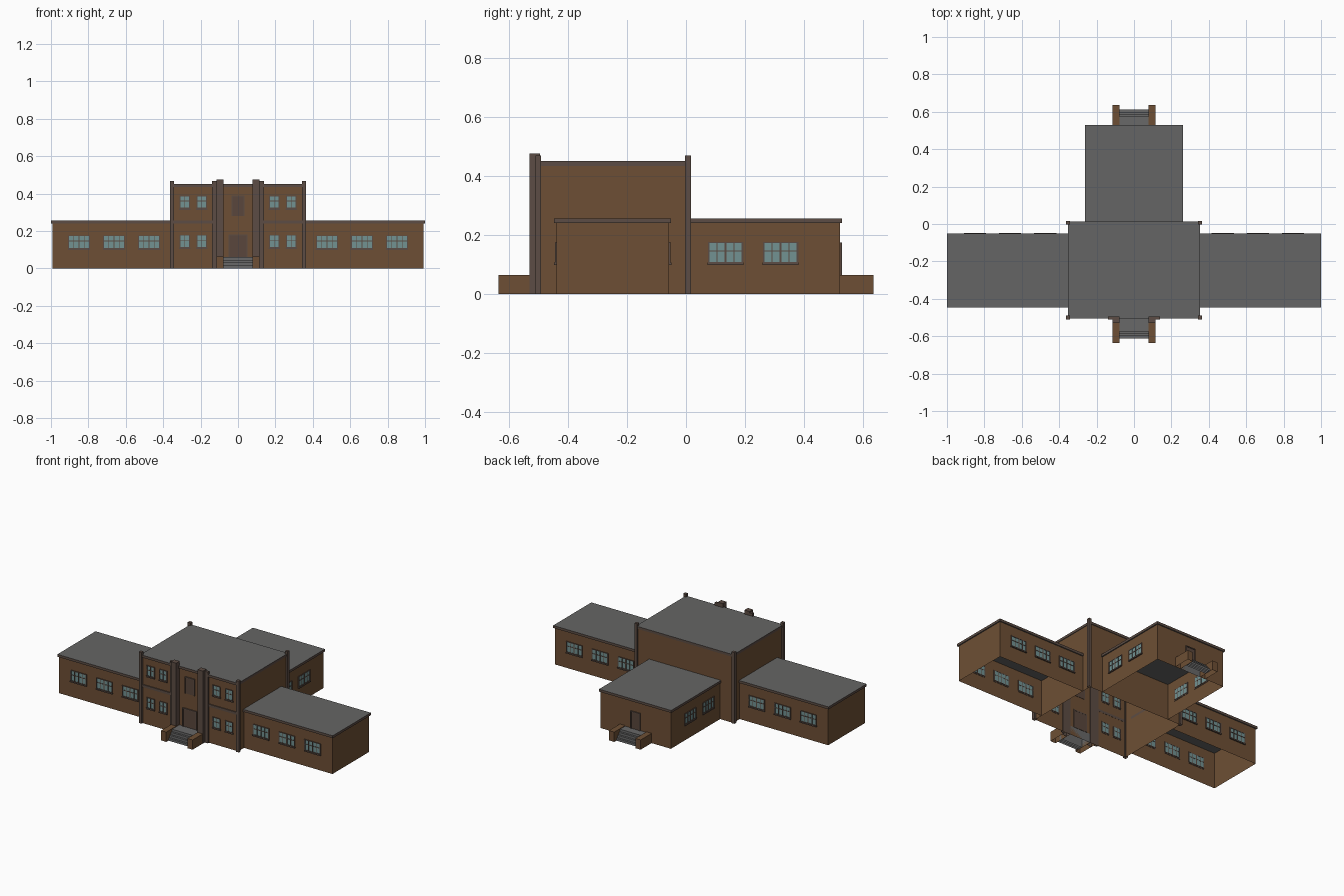
import bpy, bmesh

if "Cube" in bpy.data.objects:
    bpy.data.objects.remove(bpy.data.objects["Cube"])


def material(name, rgb):
    m = bpy.data.materials.new(name)
    m.diffuse_color = (*rgb, 1)
    m.use_nodes = True
    m.node_tree.nodes["Principled BSDF"].inputs["Base Color"].default_value = m.diffuse_color
    return m


WALL = material("brown brick", (0.155, 0.078, 0.035))
TRIM = material("grey brown trim", (0.107, 0.073, 0.058))
ROOF = material("grey roof", (0.13, 0.13, 0.128))
GLASS = material("blue grey glass", (0.17, 0.29, 0.29))
STEP = material("grey stone step", (0.14, 0.14, 0.14))
DOOR = material("brown door", (0.10, 0.062, 0.045))
MATS = [WALL, TRIM, ROOF, GLASS, STEP, DOOR]


def add_box(bm, x, y, z, mat, top=None, skip=""):
    """Box from three (min, max) ranges; top recolours top and bottom, skip drops 't'op / 'b'ottom."""
    (x0, x1), (y0, y1), (z0, z1) = sorted(x), sorted(y), sorted(z)
    v = [bm.verts.new((a, b, c)) for c in (z0, z1) for a, b in ((x0, y0), (x1, y0), (x1, y1), (x0, y1))]
    for i in range(4):
        j = (i + 1) % 4
        bm.faces.new((v[i], v[j], v[j + 4], v[i + 4])).material_index = MATS.index(mat)
    cap = MATS.index(top or mat)
    if "t" not in skip:
        bm.faces.new(v[4:]).material_index = cap
    if "b" not in skip:
        bm.faces.new(v[3::-1]).material_index = cap


def finish(name, bm):
    me = bpy.data.meshes.new(name)
    bm.to_mesh(me)
    bm.free()
    for m in MATS:
        me.materials.append(m)
    ob = bpy.data.objects.new(name, me)
    bpy.context.collection.objects.link(ob)
    return ob


def box(name, x, y, z, mat, **kw):
    bm = bmesh.new()
    add_box(bm, x, y, z, mat, **kw)
    return finish(name, bm)


def wall_box(bm, axis, sign, wall, u, depth, z, mat):
    """Plate on a wall plane: u runs along the wall, depth outwards from it."""
    d = (wall + sign * depth[0], wall + sign * depth[1])
    if axis == "y":
        add_box(bm, u, d, z, mat)
    else:
        add_box(bm, d, u, z, mat)


def window(name, axis, sign, wall, c, w, z0, z1, cols):
    bm = bmesh.new()
    h, f = w / 2, 0.004

    def put(u0, u1, d, za, zb, mat):
        wall_box(bm, axis, sign, wall, (u0, u1), d, (za, zb), mat)
    put(c - h, c + h, (-0.003, 0.002), z0, z1, GLASS)
    for i in range(cols + 1):                       # uprights
        u = c - h + w * i / cols
        t = 0.003 if i % 2 == 0 else 0.0015
        put(u - t, u + t, (-0.004, 0.005), z0, z1, TRIM)
    zm = z0 + (z1 - z0) * 0.58
    for z in (z0, zm, z1):                          # rails
        put(c - h - 0.003, c + h + 0.003, (-0.004, 0.0045), z - 0.002, z + 0.002, TRIM)
    put(c - h - f, c + h + f, (-0.002, 0.008), z0 - 0.009, z0 - 0.001, TRIM)   # sill
    finish(name, bm)


def door(name, sign, wall, h, z0, z1):
    bm = bmesh.new()
    t = 0.006
    wall_box(bm, "y", sign, wall, (-h, h), (-0.002, 0.003), (z0, z1), DOOR)
    for s in (-1, 1):
        wall_box(bm, "y", sign, wall, (s * h, s * (h - t)), (-0.003, 0.007), (z0, z1), TRIM)
    wall_box(bm, "y", sign, wall, (-h, h), (-0.003, 0.0072), (z1 - t, z1), TRIM)
    finish(name, bm)


# Central two-storey block
box("central_walls", (-0.35, 0.35), (-0.498, 0.01), (0, 0.435), WALL, skip="tb")
box("central_roof", (-0.354, 0.354), (-0.506, 0.014), (0.434, 0.45), TRIM, top=ROOF)

# Rear single-storey wing
box("rear_wing_walls", (-0.255, 0.255), (0.01, 0.521), (0, 0.243), WALL, skip="tb")
box("rear_wing_roof", (-0.262, 0.262), (0.01, 0.528), (0.24, 0.256), TRIM, top=ROOF)

# Both sides: wings, pilasters, pylons, bands and windows
for s, side in ((-1, "left"), (1, "right")):
    box(side + "_wing_walls", (s * 0.35, s * 0.993), (-0.438, -0.057), (0, 0.243), WALL, skip="tb")
    box(side + "_wing_roof", (s * 0.35, s), (-0.446, -0.05), (0.24, 0.256), TRIM, top=ROOF)
    for y, where in ((-0.5, "front"), (0.007, "back")):
        box(f"{side}_{where}_pilaster", (s * 0.343, s * 0.363), (y - 0.01, y + 0.01), (0, 0.468),
            TRIM, skip="b")
    box(side + "_pylon_inner", (s * 0.078, s * 0.116), (-0.53, -0.494), (0, 0.476), TRIM, skip="b")
    box(side + "_pylon_outer", (s * 0.116, s * 0.138), (-0.51, -0.494), (0, 0.468), TRIM, skip="b")
    box(side + "_floor_band", (s * 0.138, s * 0.343), (-0.504, -0.497), (0.24, 0.256), TRIM)
    for c in (0.475, 0.663, 0.85):
        window(side + "_wing_front_window", "y", -1, -0.438, s * c, 0.112, 0.107, 0.174, 4)
        window(side + "_wing_back_window", "y", 1, -0.057, s * c, 0.112, 0.107, 0.174, 4)
    for c in (0.134, 0.32):
        window(side + "_rear_wing_window", "x", s, s * 0.255, c, 0.114, 0.107, 0.174, 4)
    for c in (0.194, 0.285):
        for z in (0.112, 0.322):
            window(side + "_central_window", "y", -1, -0.498, s * c, 0.052, z, z + 0.065, 2)

# Doors and the panel above the entrance
door("front_door", -1, -0.498, 0.052, 0.06, 0.182)
door("upper_panel", -1, -0.498, 0.036, 0.28, 0.39)
door("rear_door", 1, 0.521, 0.036, 0.06, 0.174)

# Steps with side blocks, front and back
for s, name, near in ((-1, "front", 0.498), (1, "rear", 0.521)):
    for k, side in ((-1, "left"), (1, "right")):
        box(f"{name}_{side}_step_block", (k * 0.077, k * 0.115), (s * near, s * 0.635), (0, 0.064),
            WALL, skip="b")
    bm = bmesh.new()
    prev = near
    for i, y in enumerate((0.574, 0.587, 0.6, 0.613)):
        add_box(bm, (-0.077, 0.077), (s * prev, s * y), (0, 0.06 - 0.015 * i), STEP, skip="b")
        prev = y
    finish(name + "_steps", bm)
